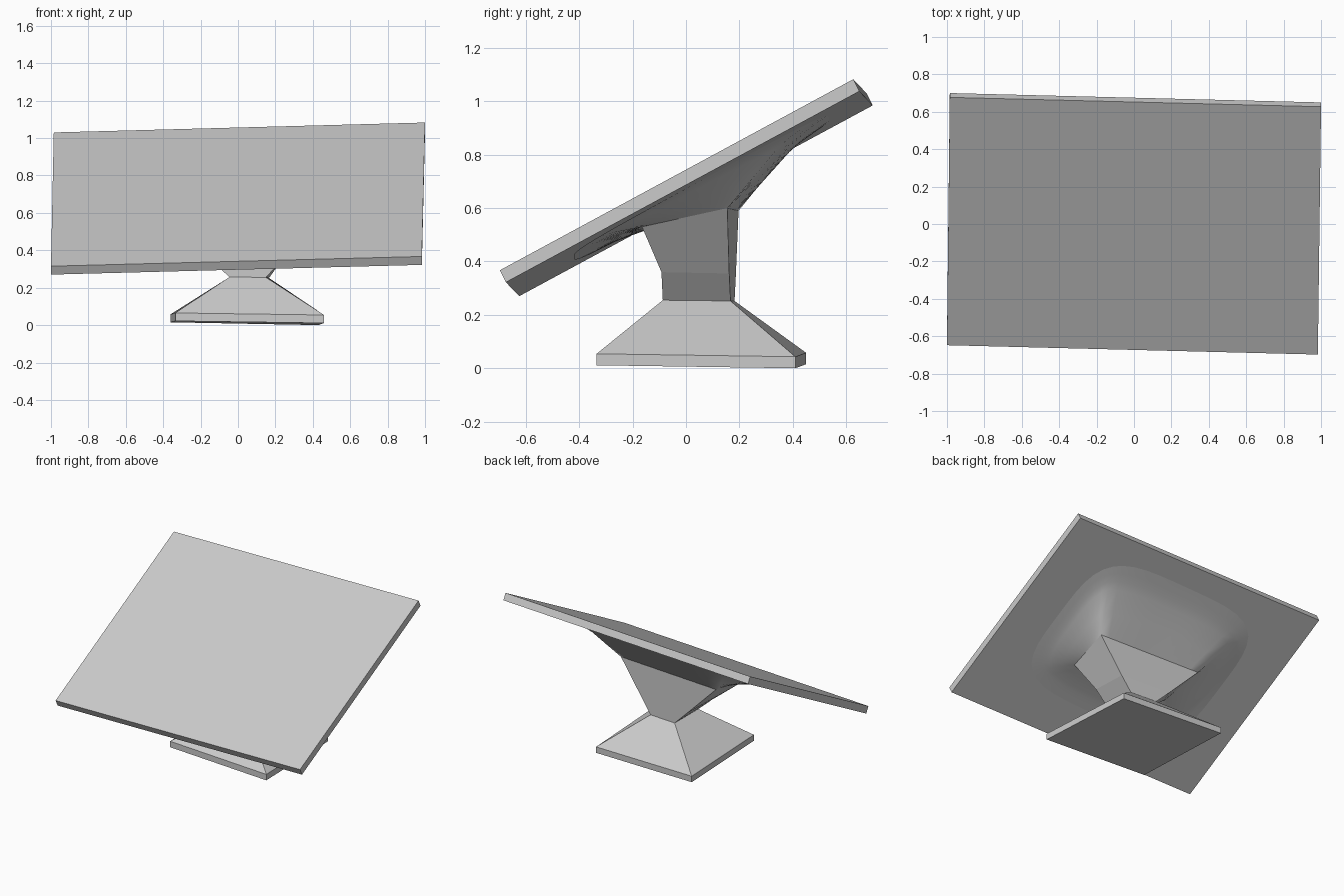
import bpy
from mathutils import Vector

if "Cube" in bpy.data.objects:
    bpy.data.objects.remove(bpy.data.objects["Cube"])


def make_object(name, verts, faces, smooth=False):
    mesh = bpy.data.meshes.new(name)
    mesh.from_pydata([tuple(v) for v in verts], [], faces)
    mesh.update()
    for p in mesh.polygons:
        p.use_smooth = smooth
    obj = bpy.data.objects.new(name, mesh)
    bpy.context.collection.objects.link(obj)
    return obj


def loft(name, rings, cap_start=True, cap_end=True, smooth=False):
    """Join counter-clockwise rings (bottom to top) into a skin."""
    n = len(rings[0])
    verts = [v for r in rings for v in r]
    faces = []
    for k in range(len(rings) - 1):
        for i in range(n):
            j = (i + 1) % n
            faces.append((k * n + i, k * n + j, (k + 1) * n + j, (k + 1) * n + i))
    if cap_start:
        faces.append(tuple(reversed(range(n))))
    if cap_end:
        faces.append(tuple((len(rings) - 1) * n + i for i in range(n)))
    return make_object(name, verts, faces, smooth)


def underside(x, y):
    """Height of the tilted panel's lower face."""
    return 0.643 + 0.041 * x + 0.54 * y


# Tilted panel (front left, front right, back right, back left)
top = [Vector(p) for p in ((-1.0, -0.648, 0.315), (0.983, -0.698, 0.367),
                           (1.0, 0.627, 1.083), (-0.985, 0.677, 1.03))]
drop = Vector((0.0, 0.023, -0.045))
loft("panel", [[p + drop for p in top], top])

# Foot: slightly skewed plate rising as a pyramid to the waist
foot = [(-0.335, -0.295, 0.022), (0.46, -0.335, 0.011), (0.43, 0.41, 0.0), (-0.36, 0.45, 0.015)]
waist = [(-0.045, -0.075, 0.257), (0.15, -0.087, 0.255), (0.166, 0.167, 0.252), (-0.037, 0.182, 0.252)]
plate_top = [(x, y, z + 0.043) for x, y, z in foot]
loft("foot", [foot, plate_top, waist])

# Neck: flares from the waist up to the panel
neck_mid = [(-0.16, -0.075, 0.358), (0.245, -0.092, 0.36), (0.24, 0.162, 0.355), (-0.14, 0.187, 0.353)]
neck_top = [(-0.37, -0.135, 0.525), (0.367, -0.165, 0.53), (0.41, 0.155, 0.60), (-0.377, 0.197, 0.59)]
loft("neck", [waist, neck_mid, neck_top])

# Mounting flare: square neck top blending into a rounded swell under the panel
STEPS = 12
steps = [-1 + 2 * i / STEPS for i in range(STEPS)]
square = ([(s, -1) for s in steps] + [(1, s) for s in steps] +
          [(-s, 1) for s in steps] + [(-1, -s) for s in steps])
corners = [Vector(c) for c in neck_top]
rings = []
for t, d in ((0, 1), (0.3, 0.6), (0.6, 0.19), (0.72, 0.09), (0.85, 0.03), (1, -0.03)):
    ring = []
    for u, v in square:
        a, b = (u + 1) / 2, (v + 1) / 2
        inner = corners[0].lerp(corners[1], a).lerp(corners[3].lerp(corners[2], a), b)
        depth = underside(inner.x, inner.y) - inner.z
        k = (abs(u) ** 4 + abs(v) ** 4) ** -0.25
        x = inner.x + (0.68 * u * k - inner.x) * t
        y = inner.y + (0.06 + 0.48 * v * k - inner.y) * t
        ring.append((x, y, underside(x, y) - depth * d))
    rings.append(ring)
loft("mounting_flare", rings, False, False, smooth=True)
